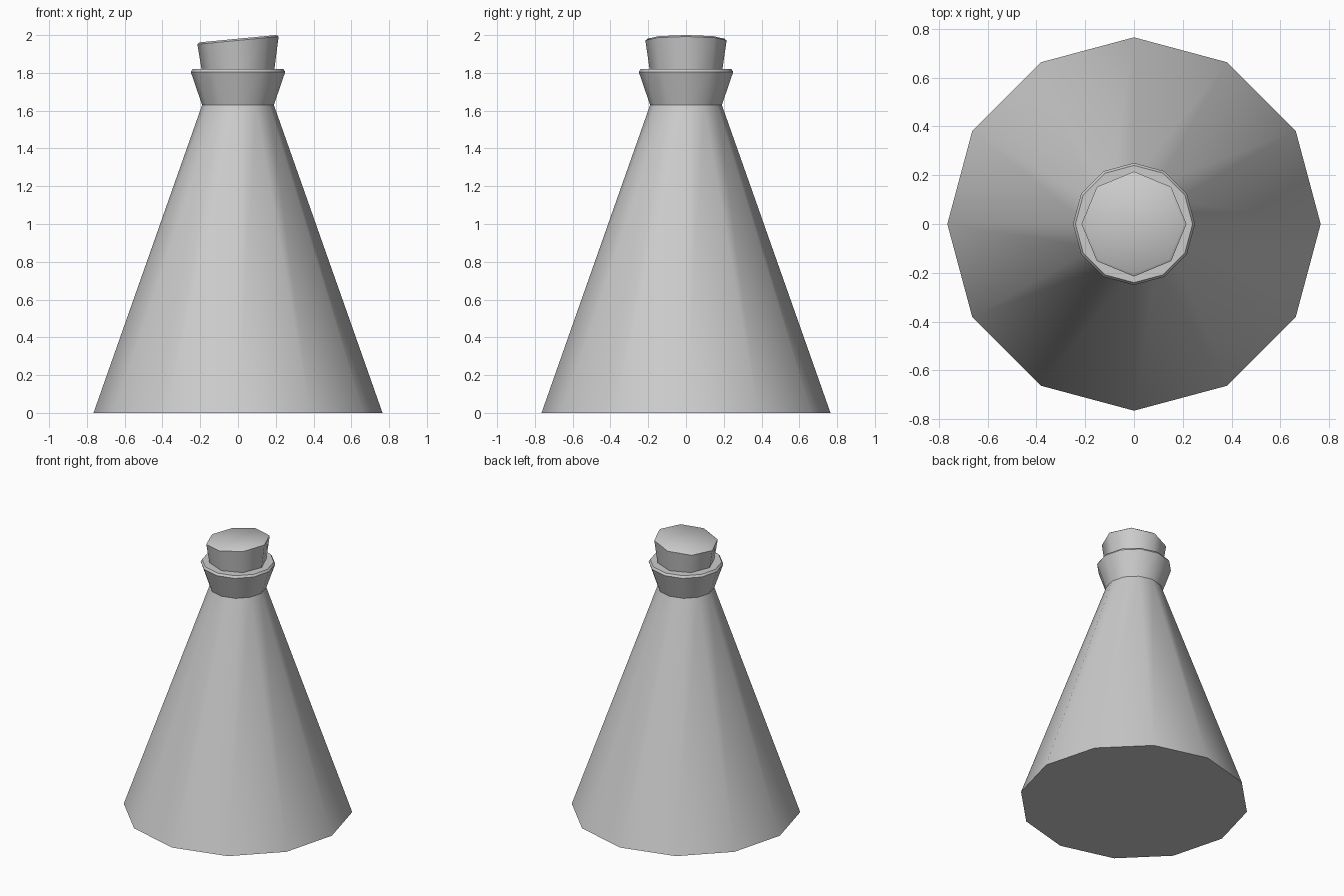
import bpy, bmesh, math

if "Cube" in bpy.data.objects:
    bpy.data.objects.remove(bpy.data.objects["Cube"])


def lathe(name, sides, profile, angle, tilt=None):
    """Closed low-poly solid from (radius, z) rings; tilt gives a z slope along x per ring."""
    bm = bmesh.new()
    tilt = tilt or [0] * len(profile)
    rings = []
    for (r, z), t in zip(profile, tilt):
        ring = []
        for i in range(sides):
            a = 2 * math.pi * i / sides
            x = r * math.cos(a)
            ring.append(bm.verts.new((x, r * math.sin(a), z + t * x)))
        rings.append(ring)
    for lo, hi in zip(rings, rings[1:]):
        for i in range(sides):
            j = (i + 1) % sides
            bm.faces.new((lo[i], lo[j], hi[j], hi[i]))
    bm.faces.new(rings[0][::-1])
    bm.faces.new(rings[-1])
    mesh = bpy.data.meshes.new(name)
    bm.to_mesh(mesh)
    bm.free()
    obj = bpy.data.objects.new(name, mesh)
    bpy.context.collection.objects.link(obj)
    bpy.ops.object.select_all(action='DESELECT')
    obj.select_set(True)
    bpy.context.view_layer.objects.active = obj
    bpy.ops.object.shade_smooth_by_angle(angle=math.radians(angle))
    return obj


# Conical flask with flared neck and chamfered lip
lathe("flask", 12, [(0.765, 0), (0.19, 1.63), (0.25, 1.805), (0.24, 1.82)], 35)

# Tapered stopper with a slanted, chamfered top
lathe("stopper", 8, [(0.19, 1.80), (0.215, 1.972), (0.203, 1.981)], 46,
      [0, 0.095, 0.095])
